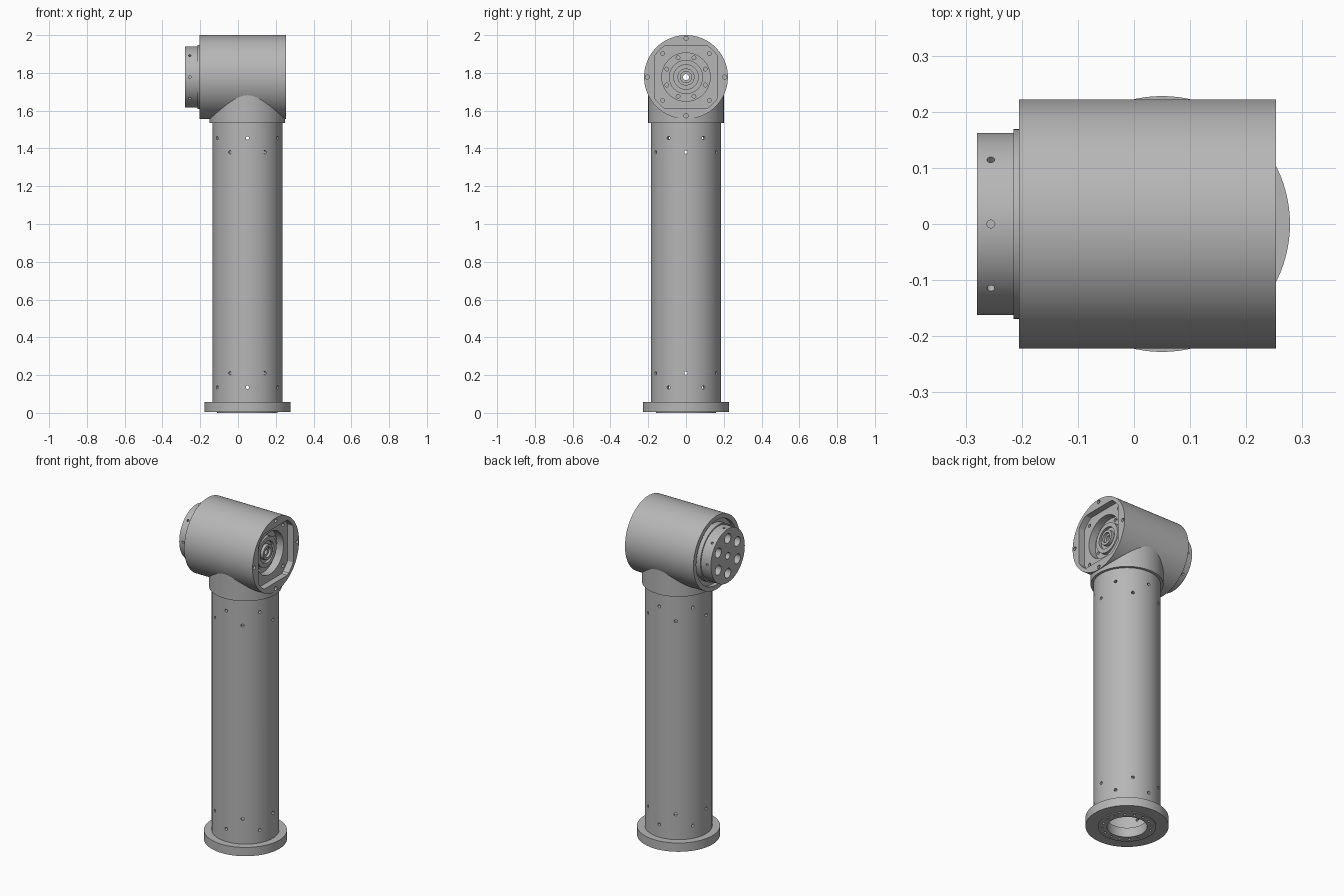
import bpy, bmesh, math
from mathutils import Matrix, Vector

cube = bpy.data.objects.get("Cube")
if cube:
    bpy.data.objects.remove(cube, do_unlink=True)

COLUMN_X = 0.05      # column axis
HEAD_Z = 1.778       # head axis
SEGMENTS = 96

grey = bpy.data.materials.new("machined_grey")
grey.use_nodes = True
colour = (0.47, 0.47, 0.47, 1)
grey.diffuse_color = colour
grey.node_tree.nodes["Principled BSDF"].inputs["Base Color"].default_value = colour


def finish(bm, name):
    bmesh.ops.recalc_face_normals(bm, faces=bm.faces)
    mesh = bpy.data.meshes.new(name)
    bm.to_mesh(mesh)
    bm.free()
    mesh.materials.append(grey)
    obj = bpy.data.objects.new(name, mesh)
    bpy.context.collection.objects.link(obj)
    return obj


def lathe(name, profile, along):
    """Spin a closed (axial, radius) profile about the column or head axis."""
    bm = bmesh.new()
    rings = []
    for i in range(SEGMENTS):
        t = math.tau * i / SEGMENTS
        c, s = math.cos(t), math.sin(t)
        if along == "z":
            ring = [bm.verts.new((COLUMN_X + r * c, r * s, a)) for a, r in profile]
        else:
            ring = [bm.verts.new((a, r * c, HEAD_Z + r * s)) for a, r in profile]
        rings.append(ring)
    n = len(profile)
    for i in range(SEGMENTS):
        p, q = rings[i], rings[(i + 1) % SEGMENTS]
        for j in range(n):
            k = (j + 1) % n
            bm.faces.new((p[j], p[k], q[k], q[j]))
    return finish(bm, name)


def rods(name, items, segments=16):
    """One mesh of solid cylinders, each given as start, end, radius."""
    bm = bmesh.new()
    for start, end, radius in items:
        start, end = Vector(start), Vector(end)
        d = end - start
        m = Matrix.Translation((start + end) / 2) @ d.to_track_quat("Z", "Y").to_matrix().to_4x4()
        bmesh.ops.create_cone(bm, cap_ends=True, segments=segments, radius1=radius,
                              radius2=radius, depth=d.length, matrix=m)
    return finish(bm, name)


def cut(obj, cutter):
    mod = obj.modifiers.new("cut", "BOOLEAN")
    mod.operation = "DIFFERENCE"
    mod.solver = "EXACT"
    mod.object = cutter
    cutter.hide_render = True
    bpy.context.view_layer.update()
    mesh = bpy.data.meshes.new_from_object(obj.evaluated_get(bpy.context.evaluated_depsgraph_get()))
    obj.modifiers.clear()
    obj.data = mesh
    bpy.data.objects.remove(cutter, do_unlink=True)


def angles(count, offset=0):
    return [math.radians(offset) + math.tau * i / count for i in range(count)]


def axial_holes(x0, x1, ring, radius, count, offset=0):
    """Holes parallel to the head axis."""
    return [((x0, ring * math.cos(t), HEAD_Z + ring * math.sin(t)),
             (x1, ring * math.cos(t), HEAD_Z + ring * math.sin(t)), radius)
            for t in angles(count, offset)]


# Base flange with raised foot and bolt circle
base = lathe("base_flange", [(0, 0.11), (0, 0.16), (0.005, 0.16), (0.005, 0.228),
                             (0.058, 0.228), (0.058, 0.11)], "z")
cut(base, rods("base_bolts", [
    ((COLUMN_X + 0.135 * math.cos(t), 0.135 * math.sin(t), -0.02),
     (COLUMN_X + 0.135 * math.cos(t), 0.135 * math.sin(t), 0.03), 0.007)
    for t in angles(16)]))

# Hollow column with two staggered rows of screw holes at each end
column = lathe("column_tube", [(0.058, 0.165), (0.058, 0.185), (1.535, 0.185), (1.535, 0.165)], "z")
screws = []
for z, offset in ((0.135, 30), (0.21, 0), (1.38, 0), (1.455, 30)):
    for t in angles(6, offset):
        c, s = math.cos(t), math.sin(t)
        screws.append(((COLUMN_X + 0.14 * c, 0.14 * s, z), (COLUMN_X + 0.21 * c, 0.21 * s, z), 0.009))
cut(column, rods("column_screws", screws))

# Neck collar, saddled to fit under the head
neck = rods("neck_collar", [((COLUMN_X, 0, 1.535), (COLUMN_X, 0, 1.7), 0.2)], SEGMENTS)
cut(neck, rods("saddle", [((-0.5, 0, HEAD_Z), (0.5, 0, HEAD_Z), 0.2215)], SEGMENTS))

# Head housing with stepped drive rings inside its open end
head = lathe("head_housing", [
    (-0.18, 0.016), (-0.18, 0.195), (-0.205, 0.195), (-0.205, 0.222), (0.253, 0.222),
    (0.253, 0.128), (0.17, 0.128), (0.17, 0.09), (0.195, 0.09), (0.195, 0.065),
    (0.18, 0.065), (0.18, 0.045), (0.2, 0.045), (0.2, 0.03), (0.185, 0.03), (0.185, 0.016)], "x")

# Flat-sided round pocket in the open end
bm = bmesh.new()
outline = []
for t in angles(SEGMENTS):
    y, z = (max(-0.167, min(0.167, 0.2 * f(t))) for f in (math.cos, math.sin))
    outline.append(bm.verts.new((0.215, y, HEAD_Z + z)))
floor = bm.faces.new(outline)
extruded = bmesh.ops.extrude_face_region(bm, geom=[floor], use_keep_orig=True)["geom"]
bmesh.ops.translate(bm, vec=(0.1, 0, 0),
                    verts=[g for g in extruded if isinstance(g, bmesh.types.BMVert)])
cut(head, finish(bm, "pocket"))
cut(head, rods("head_bolts",
               axial_holes(0.2, 0.3, 0.205, 0.011, 4)
               + axial_holes(0.18, 0.3, 0.175, 0.01, 4, 45)
               + axial_holes(0.15, 0.3, 0.11, 0.01, 8, 22.5)))

# Output hub with shoulder, cable holes and rim screws
hub = lathe("output_hub", [(-0.18, 0.02), (-0.18, 0.169), (-0.215, 0.169), (-0.215, 0.162),
                           (-0.28, 0.162), (-0.28, 0.02)], "x")
cut(hub, rods("hub_cable_holes", axial_holes(-0.3, -0.2, 0.105, 0.029, 6, 30), 32))
cut(hub, rods("hub_screws", [
    ((-0.255, 0.148 * math.cos(t), HEAD_Z + 0.148 * math.sin(t)),
     (-0.255, 0.18 * math.cos(t), HEAD_Z + 0.18 * math.sin(t)), 0.007)
    for t in angles(8)]))

# Smooth round walls, crisp edges
bpy.ops.object.select_all(action="DESELECT")
for obj in (base, column, neck, head, hub):
    obj.select_set(True)
bpy.context.view_layer.objects.active = head
bpy.ops.object.shade_smooth_by_angle(angle=math.radians(30))
